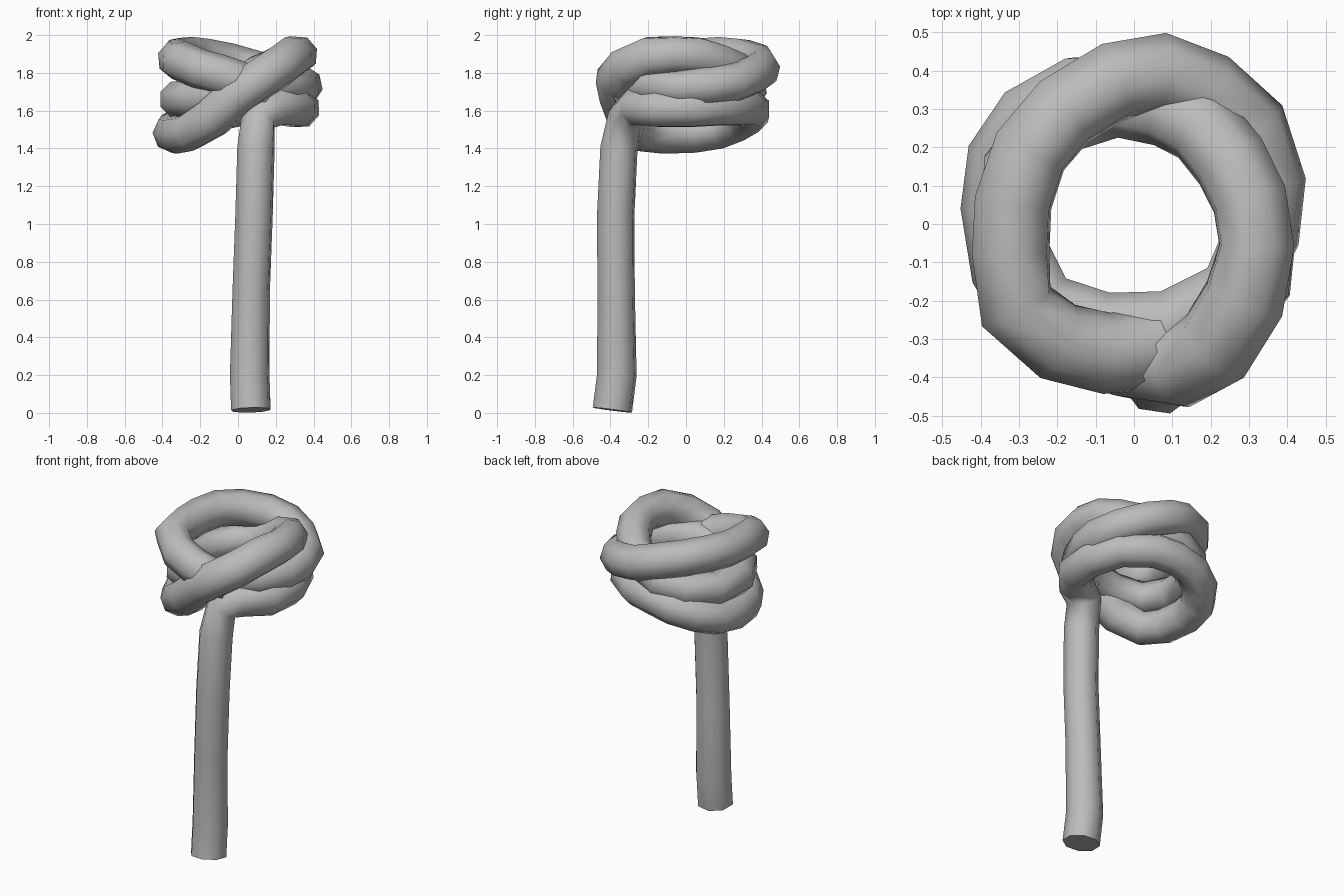
import bpy
import math

cube = bpy.data.objects.get("Cube")
if cube:
    bpy.data.objects.remove(cube, do_unlink=True)

grey = bpy.data.materials.new("rope grey")
grey.use_nodes = True
colour = (0.5, 0.5, 0.5, 1)
grey.diffuse_color = colour
grey.node_tree.nodes["Principled BSDF"].inputs["Base Color"].default_value = colour


def rope(name, sections):
    """Eight-sided tube through sections of (path points, tube radius)."""
    path = [(co, radius) for points, radius in sections for co in points]
    curve = bpy.data.curves.new(name, "CURVE")
    curve.dimensions = "3D"
    curve.bevel_depth = 1
    curve.bevel_resolution = 2
    curve.use_fill_caps = True
    spline = curve.splines.new("POLY")
    spline.points.add(len(path) - 1)
    for point, (co, radius) in zip(spline.points, path):
        point.co = (*co, 1)
        point.radius = radius
    obj = bpy.data.objects.new(name, curve)
    bpy.context.collection.objects.link(obj)
    curve.materials.append(grey)
    bpy.ops.object.select_all(action="DESELECT")
    obj.select_set(True)
    bpy.context.view_layer.objects.active = obj
    bpy.ops.object.convert(target="MESH")
    bpy.ops.object.shade_smooth_by_angle(angle=math.radians(60))


def turn(stations):
    """Coil points from (compass angle, ring radius, height)."""
    return [(r * math.cos(math.radians(a)), r * math.sin(math.radians(a)), z)
            for a, r, z in stations]


# Hanging tail, slightly wavy, with a fuller foot
foot = [(0.068, -0.39, 0.015), (0.062, -0.366, 0.2)]
tail = [(0.07, -0.37, 0.65), (0.085, -0.372, 1.05),
        (0.095, -0.355, 1.4), (0.11, -0.315, 1.57)]

# Lowest turn: right, back, left
lower_turn = turn([(-52, 0.34, 1.62), (-25, 0.35, 1.61), (5, 0.335, 1.61),
                   (38, 0.335, 1.62), (70, 0.34, 1.62), (92, 0.345, 1.61),
                   (113, 0.37, 1.58), (134, 0.38, 1.54), (153, 0.375, 1.5),
                   (173, 0.352, 1.48), (200, 0.345, 1.475), (222, 0.345, 1.485)])

# Strand crossing diagonally over the front, then diving inside the back
crossing = turn([(246, 0.335, 1.56), (269, 0.35, 1.68), (287, 0.388, 1.765),
                 (304, 0.382, 1.83), (326, 0.348, 1.885)])
dive = turn([(350, 0.325, 1.895), (12, 0.308, 1.89), (33, 0.3, 1.86),
             (55, 0.31, 1.82), (74, 0.315, 1.78), (98, 0.33, 1.71)])

# Middle turn: left, inside the front, right
middle_turn = turn([(125, 0.335, 1.68), (155, 0.335, 1.66), (190, 0.325, 1.66),
                    (222, 0.32, 1.665), (255, 0.285, 1.69), (290, 0.287, 1.73),
                    (325, 0.32, 1.735), (355, 0.335, 1.72)])

# Top turn: outer back, left, tucked under the crossing at the front
top_turn = turn([(17, 0.36, 1.73), (40, 0.39, 1.745), (61, 0.395, 1.785),
                 (80, 0.4, 1.82), (98, 0.375, 1.855), (122, 0.345, 1.88),
                 (145, 0.33, 1.89), (170, 0.32, 1.88), (193, 0.33, 1.872),
                 (215, 0.375, 1.865), (237, 0.365, 1.82), (258, 0.345, 1.785),
                 (277, 0.33, 1.745), (296, 0.32, 1.7)])

rope("knotted_rope", [(foot, 0.108), (tail, 0.102), (lower_turn, 0.103),
                      (crossing, 0.112), (dive, 0.103), (middle_turn, 0.1),
                      (top_turn, 0.106)])
